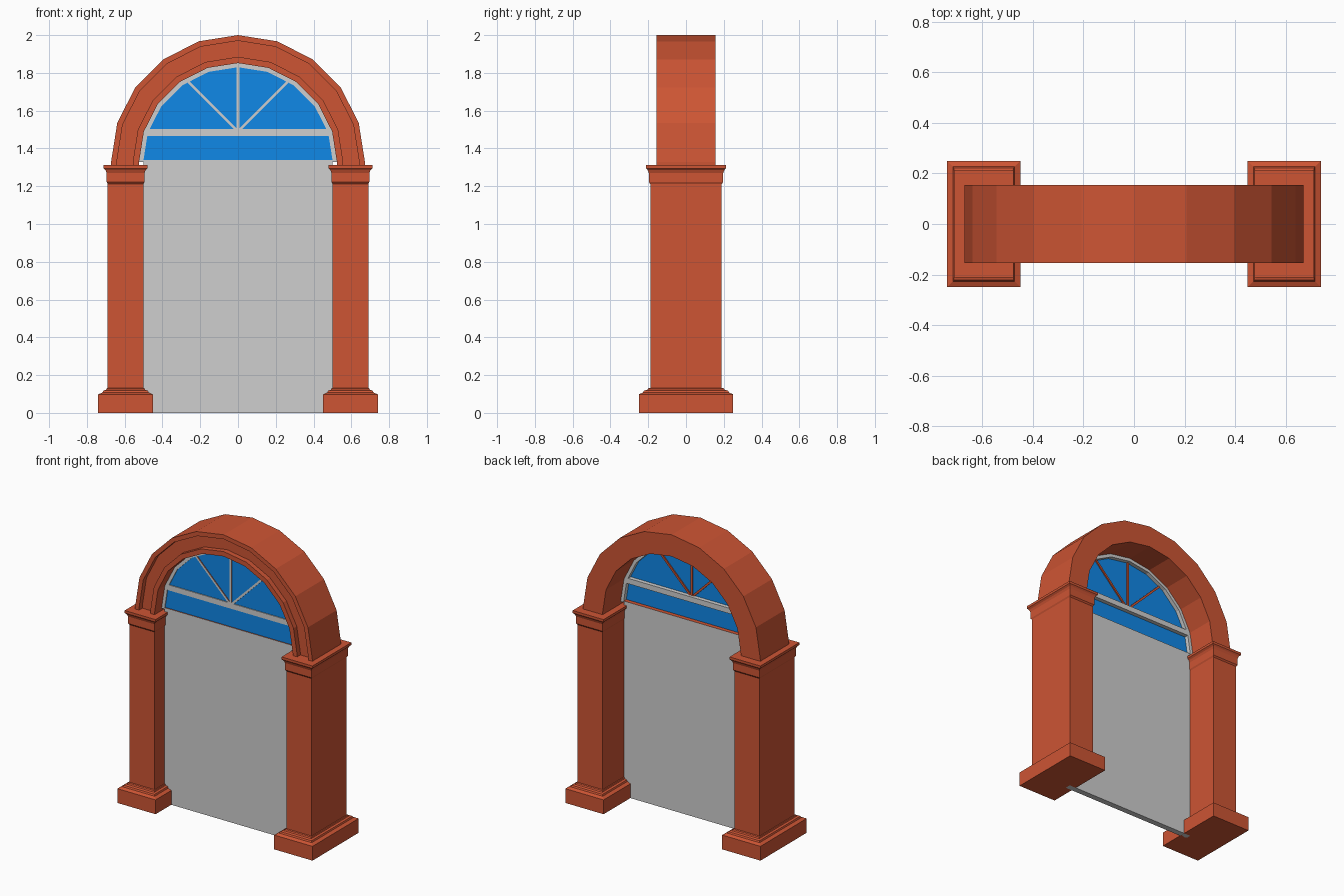
import bpy, bmesh
from math import sin, cos, pi, radians
from mathutils import Matrix, Vector

cube = bpy.data.objects.get("Cube")
if cube:
    bpy.data.objects.remove(cube, do_unlink=True)


def material(name, color):
    m = bpy.data.materials.new(name)
    m.use_nodes = True
    m.diffuse_color = (*color, 1)
    m.node_tree.nodes["Principled BSDF"].inputs["Base Color"].default_value = (*color, 1)
    return m


terracotta = material("terracotta", (0.61, 0.09, 0.034))
grey = material("pale_grey", (0.62, 0.62, 0.62))
blue = material("glass_blue", (0.005, 0.246, 0.80))

SPRING = 1.328    # height of the arch centre
CAP_TOP = 1.312
SEGMENTS = 10
FRONT, BACK = -0.08, -0.04


def finish(name, bm, *mats):
    bmesh.ops.recalc_face_normals(bm, faces=bm.faces)
    mesh = bpy.data.meshes.new(name)
    bm.to_mesh(mesh)
    bm.free()
    for m in mats:
        mesh.materials.append(m)
    obj = bpy.data.objects.new(name, mesh)
    bpy.context.collection.objects.link(obj)
    return obj


def skin(bm, loops):
    """Join closed loops of equal length and cap both ends."""
    rows = [[bm.verts.new(p) for p in loop] for loop in loops]
    for a, b in zip(rows, rows[1:]):
        for i in range(len(a)):
            j = (i + 1) % len(a)
            bm.faces.new((a[i], a[j], b[j], b[i]))
    bm.faces.new(rows[0])
    bm.faces.new(rows[-1])


def box(bm, low, high, turn=Matrix()):
    low, high = Vector(low), Vector(high)
    place = Matrix.Translation((low + high) / 2) @ Matrix.Diagonal((*(high - low), 1))
    return bmesh.ops.create_cube(bm, size=1, matrix=turn @ place)["verts"]


def arch(name, profile, mat, foot=None):
    """Sweep an (r, y) profile over a half circle, with optional straight feet."""
    stops = [(pi * i / SEGMENTS, SPRING) for i in range(SEGMENTS + 1)]
    if foot:
        stops = [(0, foot)] + stops + [(pi, foot)]
    bm = bmesh.new()
    skin(bm, [[(r * cos(a), y, z + r * sin(a)) for r, y in profile] for a, z in stops])
    return finish(name, bm, mat)


# Pillars: stacked rectangles (half width, half depth, height)
pillar_steps = [
    (0.145, 0.25, 0), (0.145, 0.25, 0.098), (0.122, 0.227, 0.108),
    (0.118, 0.222, 0.118), (0.103, 0.205, 0.122), (0.1, 0.2, 0.13),
    (0.095, 0.189, 0.132), (0.095, 0.189, 1.212), (0.1, 0.197, 1.222),
    (0.1, 0.197, 1.27), (0.106, 0.203, 1.285), (0.117, 0.211, 1.295),
    (0.117, 0.211, CAP_TOP),
]
for side, label in ((1, "left"), (-1, "right")):
    bm = bmesh.new()
    skin(bm, [[(side * 0.595 + sx * w, sy * d, z)
               for sx, sy in ((-1, -1), (1, -1), (1, 1), (-1, 1))]
              for w, d, z in pillar_steps])
    finish(label + "_pillar", bm, terracotta)

# Masonry arch with a channel cut round its front
face, floor, rear = -0.155, -0.12, 0.155
arch("arch", [(0.672, face), (0.642, face), (0.642, floor), (0.557, floor),
              (0.557, face), (0.524, face), (0.524, rear), (0.672, rear)],
     terracotta, CAP_TOP - 0.002)

# Window frame inside the arch
arch("window_frame", [(0.502, FRONT), (0.53, FRONT), (0.53, BACK), (0.502, BACK)], grey)

# Door panel, with a terracotta ledge on top
bm = bmesh.new()
box(bm, (-0.5, FRONT, 0), (0.5, BACK, 1.338))
bm.normal_update()
for f in bm.faces:
    f.material_index = int(f.normal.z > 0.5)
finish("door_panel", bm, grey, terracotta)

# Glass half disc
bm = bmesh.new()
skin(bm, [[(0.51 * cos(pi * i / SEGMENTS), y, SPRING + 0.51 * sin(pi * i / SEGMENTS))
           for i in range(SEGMENTS + 1)] for y in (-0.074, -0.068)])
finish("window_glass", bm, blue)

# Transom bar
bm = bmesh.new()
box(bm, (-0.49, FRONT, 1.465), (0.49, BACK, 1.502))
finish("transom_bar", bm, grey)

# Fan glazing bars: grey in front, terracotta behind
bm = bmesh.new()
for angle, length in ((-45, 0.37), (0, 0.34), (45, 0.37)):
    turn = Matrix.Translation((0, 0, 1.49)) @ Matrix.Rotation(radians(angle), 4, "Y")
    box(bm, (-0.007, FRONT, 0), (0.007, -0.06, length), turn)
bm.normal_update()
for f in bm.faces:
    f.material_index = int(f.normal.y > -0.5)
finish("fan_bars", bm, grey, terracotta)
